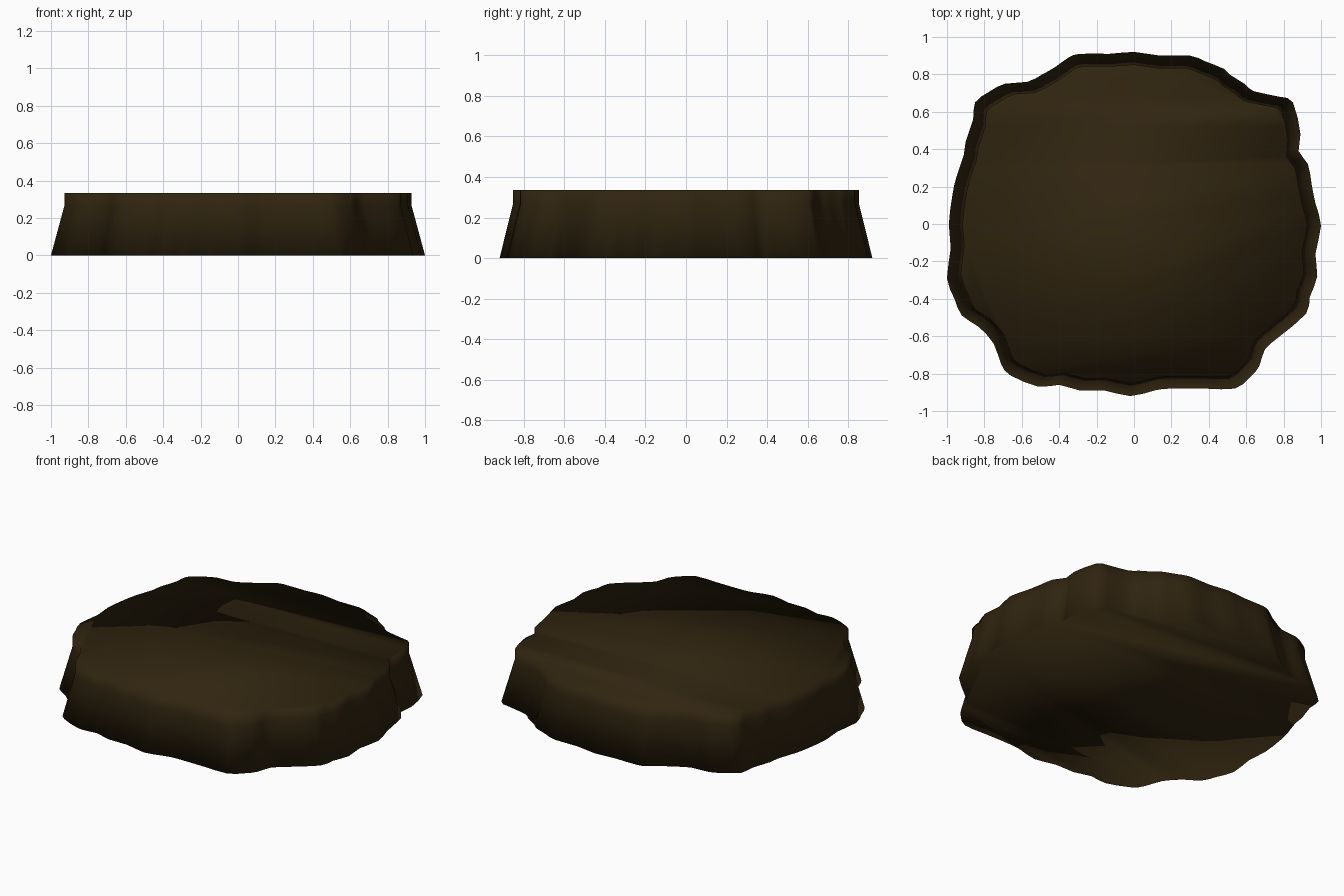
import bpy
import bmesh
from mathutils import Vector

cube = bpy.data.objects.get("Cube")
if cube:
    bpy.data.objects.remove(cube, do_unlink=True)

# Dark bark colour
bark = bpy.data.materials.new("dark_brown_bark")
bark.use_nodes = True
colour = (0.03, 0.018, 0.005, 1.0)
bark.diffuse_color = colour
shader = next(n for n in bark.node_tree.nodes if n.type == 'BSDF_PRINCIPLED')
shader.inputs["Base Color"].default_value = colour
shader.inputs["Roughness"].default_value = 0.9

# Scalloped trunk outline in hundredths, counter-clockwise from the back
OUTLINE = [
    (0, 92), (-13, 91), (-29, 91), (-35, 89), (-42, 84), (-49, 80), (-57, 76),
    (-69, 75), (-77, 71), (-85, 65), (-86, 56), (-90, 44), (-91, 37), (-95, 25),
    (-97, 16), (-99, 0), (-98, -13), (-100, -29), (-96, -40), (-92, -49),
    (-83, -55), (-75, -64), (-71, -75), (-66, -81), (-51, -87), (-40, -86),
    (-29, -89), (-16, -89), (-2, -92), (11, -89), (19, -88), (38, -88),
    (54, -88), (62, -82), (67, -76), (70, -67), (78, -60), (92, -48), (94, -39),
    (98, -28), (97, -16), (100, -1), (97, 11), (95, 21), (93, 32), (88, 39),
    (89, 48), (85, 65), (78, 68), (64, 71), (59, 75), (51, 80), (48, 83),
    (38, 87), (30, 90), (14, 90),
]


def rounded(points):
    """Closed outline with one smooth point added between each pair."""
    pts = [Vector(p) / 100 for p in points]
    result = []
    for i, p in enumerate(pts):
        before, after, beyond = pts[i - 1], pts[(i + 1) % len(pts)], pts[(i + 2) % len(pts)]
        result += [p, (9 * (p + after) - before - beyond) / 16]
    return result


def add_ring(bm, outline, scale, z):
    return [bm.verts.new((p.x * scale, p.y * scale, z)) for p in outline]


# Stump slab: flared base, short upright rim, flat caps
bm = bmesh.new()
outline = rounded(OUTLINE)
rings = [add_ring(bm, outline, scale, z)
         for scale, z in ((1.0, 0.0), (0.927, 0.27), (0.927, 0.335))]
for lower, upper in zip(rings, rings[1:]):
    for i in range(len(lower)):
        j = (i + 1) % len(lower)
        bm.faces.new((lower[i], lower[j], upper[j], upper[i]))
bm.faces.new(rings[-1])
bm.faces.new(rings[0][::-1])
bmesh.ops.recalc_face_normals(bm, faces=bm.faces)
for face in bm.faces:
    face.smooth = True

mesh = bpy.data.meshes.new("stump_slab")
bm.to_mesh(mesh)
bm.free()
mesh.materials.append(bark)
slab = bpy.data.objects.new("stump_slab", mesh)
bpy.context.collection.objects.link(slab)
